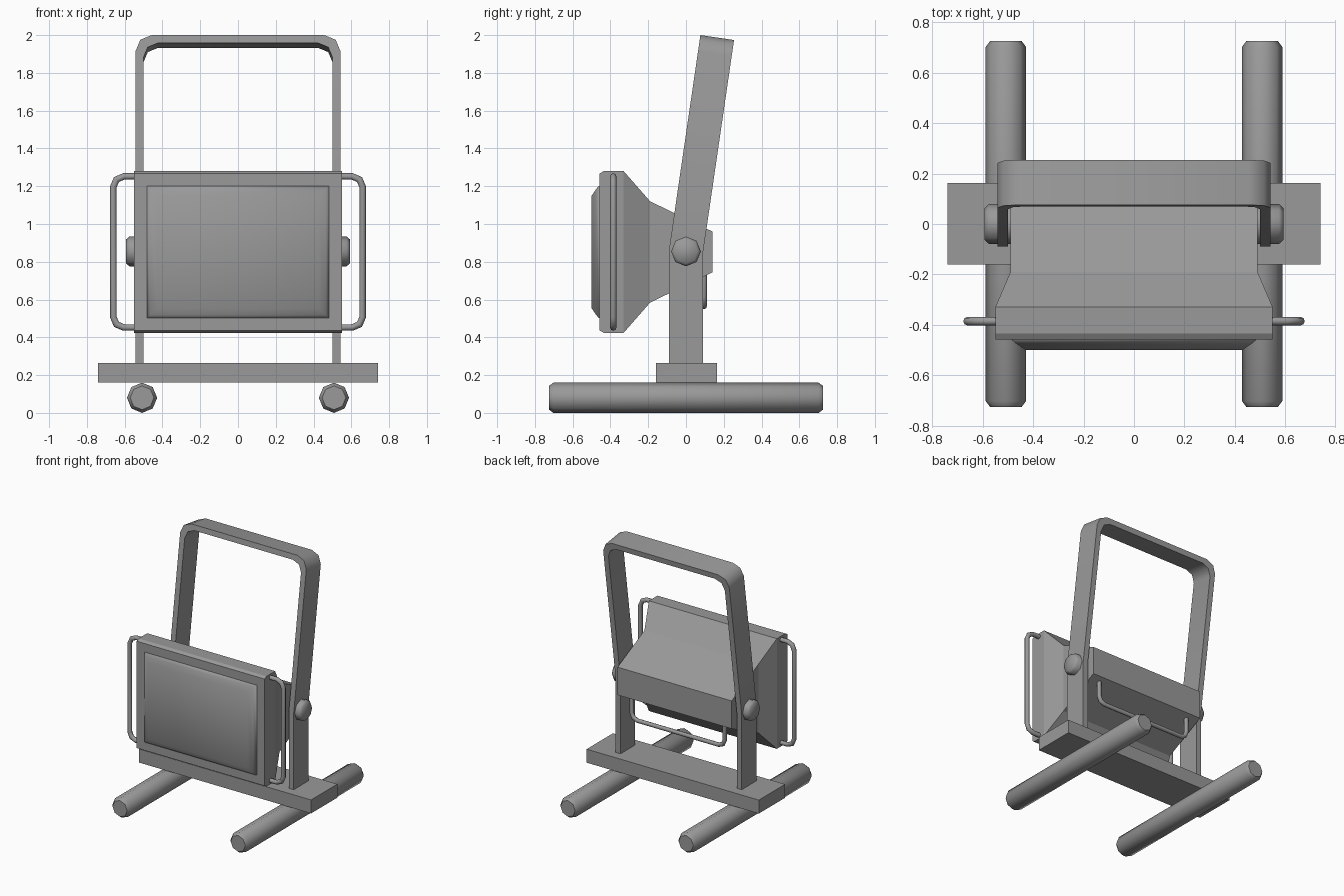
import bpy, bmesh, math
from mathutils import Vector

if "Cube" in bpy.data.objects:
    bpy.data.objects.remove(bpy.data.objects["Cube"])

ZC = 0.852   # lamp centre height
GREY = bpy.data.materials.new("dark_grey")
GREY.diffuse_color = (0.32, 0.32, 0.32, 1)
GREY.use_nodes = True
GREY.node_tree.nodes["Principled BSDF"].inputs["Base Color"].default_value = GREY.diffuse_color


def loft(name, rings, smooth=30):
    """Skin a list of equal-sized rings and cap both ends."""
    bm = bmesh.new()
    vs = [[bm.verts.new(p) for p in r] for r in rings]
    n = len(rings[0])
    for a, b in zip(vs, vs[1:]):
        for i in range(n):
            j = (i + 1) % n
            bm.faces.new((a[i], a[j], b[j], b[i]))
    bm.faces.new(vs[0])
    bm.faces.new(vs[-1][::-1])
    bmesh.ops.recalc_face_normals(bm, faces=bm.faces)
    me = bpy.data.meshes.new(name)
    bm.to_mesh(me)
    bm.free()
    me.materials.append(GREY)
    ob = bpy.data.objects.new(name, me)
    bpy.context.collection.objects.link(ob)
    bpy.ops.object.select_all(action='DESELECT')
    ob.select_set(True)
    bpy.context.view_layer.objects.active = ob
    if smooth:
        bpy.ops.object.shade_smooth_by_angle(angle=math.radians(smooth))
    return ob


def rect(y, hx, hz):
    return [(-hx, y, ZC - hz), (hx, y, ZC - hz), (hx, y, ZC + hz), (-hx, y, ZC + hz)]


def octagon(axis, t, r, c):
    """Octagon ring across the given axis ('x' or 'y') at position t."""
    pts = []
    for i in range(8):
        a = i * math.pi / 4
        u, w = r * math.cos(a), r * math.sin(a)
        pts.append((t, c[1] + u, c[2] + w) if axis == 'x' else (c[0] + u, t, c[2] + w))
    return pts


def tube(name, pts, r, sides=8):
    """Round tube along a planar path with mitred joints."""
    pts = [Vector(p) for p in pts]
    nrm = (pts[1] - pts[0]).cross(pts[3] - pts[0]).normalized()
    rings = []
    for i, p in enumerate(pts):
        d0 = (p - pts[i - 1]).normalized() if i else (pts[1] - p).normalized()
        d1 = (pts[i + 1] - p).normalized() if i < len(pts) - 1 else d0
        t = (d0 + d1).normalized()
        side = nrm.cross(t) / t.dot(d0)
        rings.append([p + nrm * r * math.cos(k * math.tau / sides)
                      + side * r * math.sin(k * math.tau / sides) for k in range(sides)])
    return loft(name, rings, 50)


# Base: plank and two feet
loft("base_plank", [[(x, -0.16, 0.16), (x, 0.163, 0.16), (x, 0.163, 0.265), (x, -0.16, 0.265)]
                    for x in (-0.74, 0.74)], 0)
for s, side in ((-1, "left"), (1, "right")):
    c = (s * 0.508, 0, 0.08)
    loft(f"foot_{side}", [octagon('y', y, r, c) for y, r in
                          ((-0.725, 0.063), (-0.702, 0.08), (0.702, 0.08), (0.725, 0.063))], 50)
    # Pivot knobs
    loft(f"pivot_knob_{side}", [octagon('x', s * x, r, (0, 0, 0.855)) for x, r in
                                ((0.47, 0.079), (0.575, 0.079), (0.592, 0.064))], 59)
    # Side guard rails of the lamp
    y, x0, x1, h, k = -0.385, 0.53, 0.66, 0.40, 0.055
    tube(f"side_rail_{side}", [(s * x, y, ZC + z) for x, z in (
        (x0, h), (x1 - k, h), (x1 - k * 0.3, h - k * 0.3), (x1, h - k),
        (x1, k - h), (x1 - k * 0.3, k * 0.3 - h), (x1 - k, -h), (x0, -h))], 0.017)

# Bent strap frame: upright legs, tilted carrying loop
tilt = math.atan(0.146)


def strap_point(x, s, w):
    """s is distance along the leg from the bend, w is across the strap."""
    if s < 0:
        return (x, w, 0.855 + s)
    if s == 0:
        return (x, w, 0.855 - w * math.tan(tilt / 2))
    return (x, w * math.cos(tilt) + s * math.sin(tilt),
            0.855 + s * math.cos(tilt) - w * math.sin(tilt))


top, hx, th, hw, cr = 1.144, 0.542, 0.042, 0.09, 0.085
path = [((hx, s), (hx - th, s)) for s in (-0.59, 0)]
for i in range(3):
    u = cr * (1 - math.cos(i * math.pi / 4))
    v = cr * (1 - math.sin(i * math.pi / 4))
    path.append(((hx - u, top - v), (hx - th - u * 0.9, top - th - v * 0.9)))
path += [((-o[0], o[1]), (-i[0], i[1])) for o, i in reversed(path)]
loft("strap_frame", [[strap_point(*o, -hw), strap_point(*o, hw),
                      strap_point(*i, hw), strap_point(*i, -hw)] for o, i in path], 50)

# Lamp housing
loft("lamp_housing", [rect(*r) for r in (
    (-0.458, 0.55, 0.415), (-0.435, 0.55, 0.428), (-0.33, 0.55, 0.428),
    (-0.19, 0.49, 0.268), (0.14, 0.49, 0.108))], 20)

# Domed lens panel
loft("lens_panel", [rect(*r) for r in (
    (-0.45, 0.483, 0.35), (-0.462, 0.482, 0.349), (-0.476, 0.465, 0.333),
    (-0.5, 0.428, 0.297))], 60)

# Rear carrying handle under the housing
k, rx, zb = 0.05, 0.4, 0.565
half = [(rx, 0.76), (rx, zb + k), (rx - k * 0.3, zb + k * 0.3), (rx - k, zb)]
tube("rear_handle", [(x, 0.095, z) for x, z in half + [(-x, z) for x, z in reversed(half)]], 0.016)
